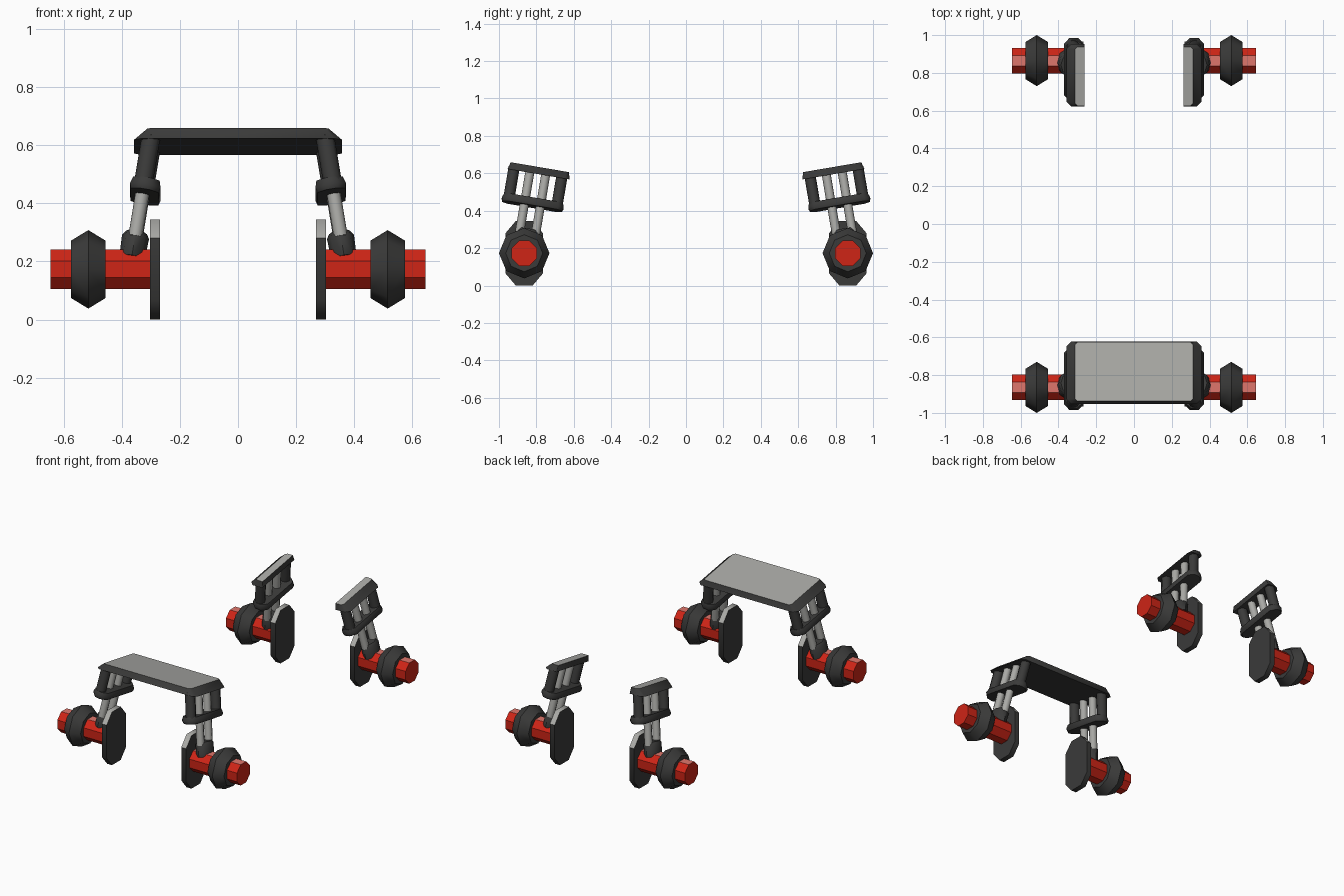
import bpy, bmesh, math
from mathutils import Vector, Matrix

if "Cube" in bpy.data.objects:
    bpy.data.objects.remove(bpy.data.objects["Cube"])


def material(name, rgb):
    m = bpy.data.materials.new(name)
    m.diffuse_color = (*rgb, 1)
    m.use_nodes = True
    m.node_tree.nodes["Principled BSDF"].inputs["Base Color"].default_value = m.diffuse_color
    return m


DARK = material("dark_rubber", (0.043, 0.043, 0.042))
GREY = material("light_metal", (0.40, 0.40, 0.38))
RED = material("red_paint", (0.62, 0.018, 0.008))
PINK = material("pale_red", (0.74, 0.18, 0.15))


def loft(name, rings, mats, matrix=None, second_rule=None, angle=50):
    """Closed solid through rings of points, smooth below the given edge angle."""
    bm = bmesh.new()
    loops = [[bm.verts.new(p) for p in r] for r in rings]
    n = len(rings[0])
    for a, b in zip(loops, loops[1:]):
        for i in range(n):
            bm.faces.new((a[i], a[(i + 1) % n], b[(i + 1) % n], b[i]))
    bm.faces.new(loops[0])
    bm.faces.new(loops[-1])
    if matrix:
        bm.transform(matrix)
    bmesh.ops.recalc_face_normals(bm, faces=bm.faces)
    bm.normal_update()
    for f in bm.faces:
        f.smooth = True
        if second_rule:
            f.material_index = int(second_rule(f))
    for e in bm.edges:
        mixed = len({f.material_index for f in e.link_faces}) > 1
        e.smooth = e.calc_face_angle(0) < math.radians(angle) and not mixed
    me = bpy.data.meshes.new(name)
    bm.to_mesh(me)
    bm.free()
    for m in mats:
        me.materials.append(m)
    ob = bpy.data.objects.new(name, me)
    bpy.context.collection.objects.link(ob)
    return ob


def ring(rx, ry, z, cy=0, n=8):
    return [(rx * math.cos(2 * math.pi * i / n),
             cy + ry * math.sin(2 * math.pi * i / n), z) for i in range(n)]


def cut_rect(x0, x1, y, z, c0, c1):
    """Rectangle with chamfered corners, c0 at the x0 side and c1 at the x1 side."""
    return [(x0 + c0, -y, z), (x1 - c1, -y, z), (x1, -y + c1, z), (x1, y - c1, z),
            (x1 - c1, y, z), (x0 + c0, y, z), (x0, y - c0, z), (x0, -y + c0, z)]


def turned(profile, turn=0.0):
    """Eight-sided rings around the x axis."""
    return [[(x, r * math.cos((i + turn) * math.pi / 4), r * math.sin((i + turn) * math.pi / 4))
             for i in range(8)] for x, r in profile]


CY, CZ = 0.865, 0.173
TILT = 0.17
# leg frame: leans inward in x and y
zl = Vector((0.165, TILT, 1)).normalized()
yl = Vector((0, 1, -TILT)).normalized()
xl = yl.cross(zl).normalized()
yl = zl.cross(xl)
LEG = Matrix((xl, yl, zl)).transposed().to_4x4()
LEG.translation = (-0.371, -CY, CZ)
# top plate frame: pitched only
PITCH = Matrix.Translation((0, -0.785, 0.613)) @ Matrix.Rotation(-math.atan(TILT), 4, 'X')


def is_top(f):
    return f.normal.z > 0.9


for sx, xn in ((1, "left"), (-1, "right")):
    for sy, yn in ((1, "front"), (-1, "rear")):
        tag = f"_{yn}_{xn}"
        M = Matrix.Diagonal((sx, sy, 1, 1))
        A = M @ Matrix.Translation((0, -CY, CZ))
        L = M @ LEG
        # axle with a paler top facet, and bulging outer roller
        loft("axle" + tag, turned([(-0.645, 0.073), (-0.29, 0.073)], 0.5), [RED, PINK], A, is_top, 30)
        loft("roller" + tag, turned([(-0.574, 0.099), (-0.515, 0.135), (-0.456, 0.099)]), [DARK], A)
        # tall inner foot plate with light upper facets
        side = [(0.045, 0), (0.1, 0.065), (0.1, 0.28), (0.045, 0.345)]
        outline = side + [(-y, z) for y, z in reversed(side)]
        loft("foot_plate" + tag, [[(x, y, z - CZ) for y, z in outline] for x in (-0.303, -0.268)],
             [DARK, GREY], A, lambda f: f.normal.z > 0.3)
        # clamp gripping the axle
        loft("clamp" + tag, [ring(0.044, 0.065, 0.04), ring(0.047, 0.065, 0.115),
                             ring(0.037, 0.052, 0.130)], [DARK], L)
        # paired struts and dark end posts
        for y in (-0.043, 0.043):
            loft("strut" + tag, [ring(0.024, 0.024, z, cy=y) for z in (0.11, 0.45)], [GREY], L)
        for y in (-0.13, 0.13):
            loft("post" + tag, [ring(0.032, 0.030, z, cy=y) for z in (0.28, 0.45)], [DARK], L)
        # lower plate
        loft("lower_plate" + tag, [cut_rect(0.008 - w, 0.008 + w, h, z, 0.03, 0.03) for w, h, z in
                                   ((0.048, 0.162, 0.258), (0.053, 0.168, 0.275), (0.046, 0.160, 0.300))],
             [DARK], L)
        # rear top caps, cut off square on the inside
        if sy < 0:
            loft("top_cap" + tag, [cut_rect(-0.357, -0.262, 0.168, -0.018, 0.025, 0.001),
                                   cut_rect(-0.312, -0.262, 0.158, 0.02, 0.012, 0.001)],
                 [DARK, GREY], M @ PITCH, is_top)

# front bridge joining both front legs
loft("front_bridge", [cut_rect(-0.357, 0.357, 0.168, -0.018, 0.025, 0.025),
                      cut_rect(-0.312, 0.312, 0.158, 0.02, 0.012, 0.012)],
     [DARK, GREY], PITCH, is_top)
